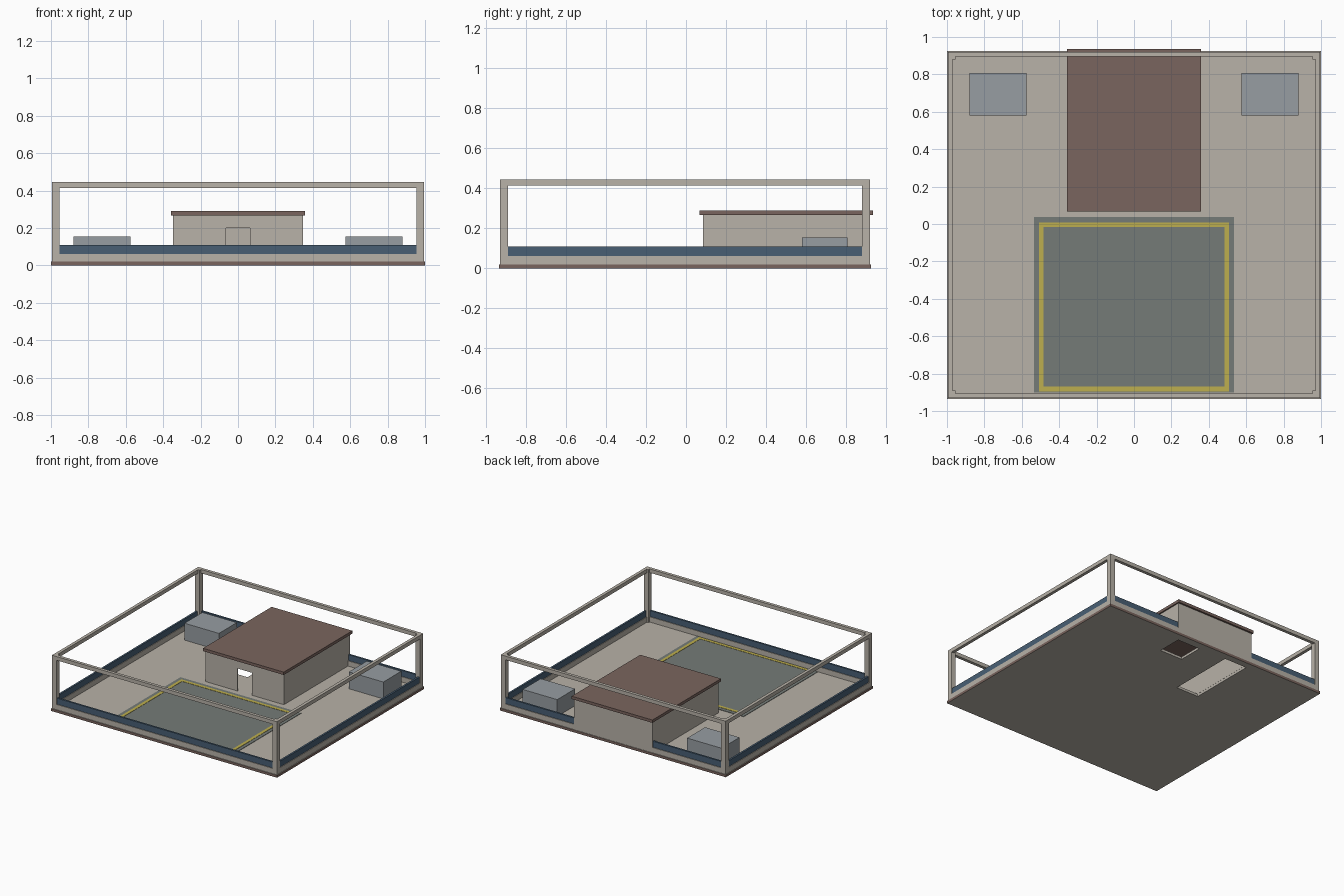
import bpy
import bmesh

cube = bpy.data.objects.get("Cube")
if cube:
    bpy.data.objects.remove(cube, do_unlink=True)


def material(name, rgb):
    # 8-bit display colour to linear
    col = [((c / 255 + 0.055) / 1.055) ** 2.4 for c in rgb] + [1.0]
    m = bpy.data.materials.new(name)
    m.use_nodes = True
    m.diffuse_color = col
    m.node_tree.nodes["Principled BSDF"].inputs["Base Color"].default_value = col
    return m


concrete = material("warm_concrete", (184, 178, 168))
brown = material("brown_trim", (122, 101, 94))
blue = material("blue_panel", (72, 95, 116))
grey = material("pad_grey", (117, 123, 119))
yellow = material("yellow_line", (190, 175, 78))
metal = material("unit_grey", (151, 157, 162))


def boxes(name, mat, *spans):
    """One object from boxes, each given as (x0, x1, y0, y1, z0, z1)."""
    bm = bmesh.new()
    for x0, x1, y0, y1, z0, z1 in spans:
        vs = bmesh.ops.create_cube(bm, size=1)["verts"]
        for v in vs:
            v.co = (x1 if v.co.x > 0 else x0,
                    y1 if v.co.y > 0 else y0,
                    z1 if v.co.z > 0 else z0)
    mesh = bpy.data.meshes.new(name)
    bm.to_mesh(mesh)
    bm.free()
    mesh.materials.append(mat)
    ob = bpy.data.objects.new(name, mesh)
    bpy.context.collection.objects.link(ob)
    return ob


# Floor slab with two openings under the house
Y0, Y1, DECK = -0.935, 0.925, 0.02
slab = boxes("floor_slab", concrete, (-1, 1, Y0, Y1, 0, DECK))
cutter = boxes("opening_cutter", concrete,
               (-0.34, -0.14, 0.32, 0.87, -1, 1),
               (0.1, 0.3, 0.66, 0.86, -1, 1))
cutter.hide_render = True
cut = slab.modifiers.new("openings", 'BOOLEAN')
cut.operation, cut.solver, cut.object = 'DIFFERENCE', 'EXACT', cutter
bpy.context.view_layer.objects.active = slab
bpy.ops.object.modifier_apply(modifier=cut.name)
bpy.data.objects.remove(cutter, do_unlink=True)

# Brown outer edge of the slab
slab.data.materials.append(brown)
for p in slab.data.polygons:
    c = p.center
    if abs(p.normal.z) < 0.5 and (abs(c.x) > 0.99 or c.y < -0.93 or c.y > 0.92):
        p.material_index = 1

# Perimeter frame: posts, low kerb and top rail
X, FY, BY, POST, RAIL = 0.995, -0.93, 0.92, 0.04, 0.025
KERB, PARAPET, TOP = 0.062, 0.11, 0.445


def ring(t, z0, z1, inset=0):
    """Four bars round the perimeter, t thick."""
    x, a, b = X - inset, FY + inset, BY - inset
    return [(-x, x, a, a + t, z0, z1), (-x, x, b - t, b, z0, z1),
            (-x, -x + t, a + t, b - t, z0, z1), (x - t, x, a + t, b - t, z0, z1)]


posts = [(x, x + POST, y, y + POST, DECK, TOP)
         for x in (-X, X - POST) for y in (FY, BY - POST)]
boxes("corner_posts", concrete, *posts)
boxes("perimeter_kerb", concrete, *ring(RAIL, DECK, KERB))
boxes("top_rail", concrete, *ring(RAIL, TOP - 0.03, TOP))

# Blue parapet panels, broken where the house meets the back edge
HX, HF, HB, WALL_TOP, T = 0.347, 0.085, 0.92, 0.267, 0.008
front, back, left, right = ring(0.015, KERB, PARAPET, 0.005)
boxes("parapet_panels", blue, front, left, right,
      (back[0], -HX) + back[2:], (HX, back[1]) + back[2:])

# Hollow house with an open doorway
DOOR, LINTEL = 0.063, 0.2
boxes("house_walls", concrete,
      (-HX, HX, HB - T, HB + 0.001, DECK, WALL_TOP),
      (-HX, -HX + T, HF + T, HB - T, DECK, WALL_TOP),
      (HX - T, HX, HF + T, HB - T, DECK, WALL_TOP),
      (-HX, -DOOR, HF, HF + T, DECK, WALL_TOP),
      (DOOR, HX, HF, HF + T, DECK, WALL_TOP),
      (-DOOR, DOOR, HF, HF + T, LINTEL, WALL_TOP))
boxes("house_roof", brown, (-0.357, 0.357, 0.068, 0.935, WALL_TOP, 0.29))

# Rooftop units
for side, x0, x1 in (("left", 0.575, 0.88), ("right", -0.88, -0.575)):
    boxes(side + "_rooftop_unit", metal, (x0, x1, 0.58, 0.807, DECK, 0.155))

# Landing pad and its painted border
boxes("landing_pad", grey, (-0.535, 0.535, -0.9, 0.037, DECK, DECK + 0.003))
zs = (DECK + 0.003, DECK + 0.005)
px, pf, pb, w = 0.508, -0.895, 0.008, 0.025
boxes("pad_border", yellow,
      (-px, px, pf, pf + w, *zs), (-px, px, pb - w, pb, *zs),
      (-px, -px + w, pf + w, pb - w, *zs), (px - w, px, pf + w, pb - w, *zs))
